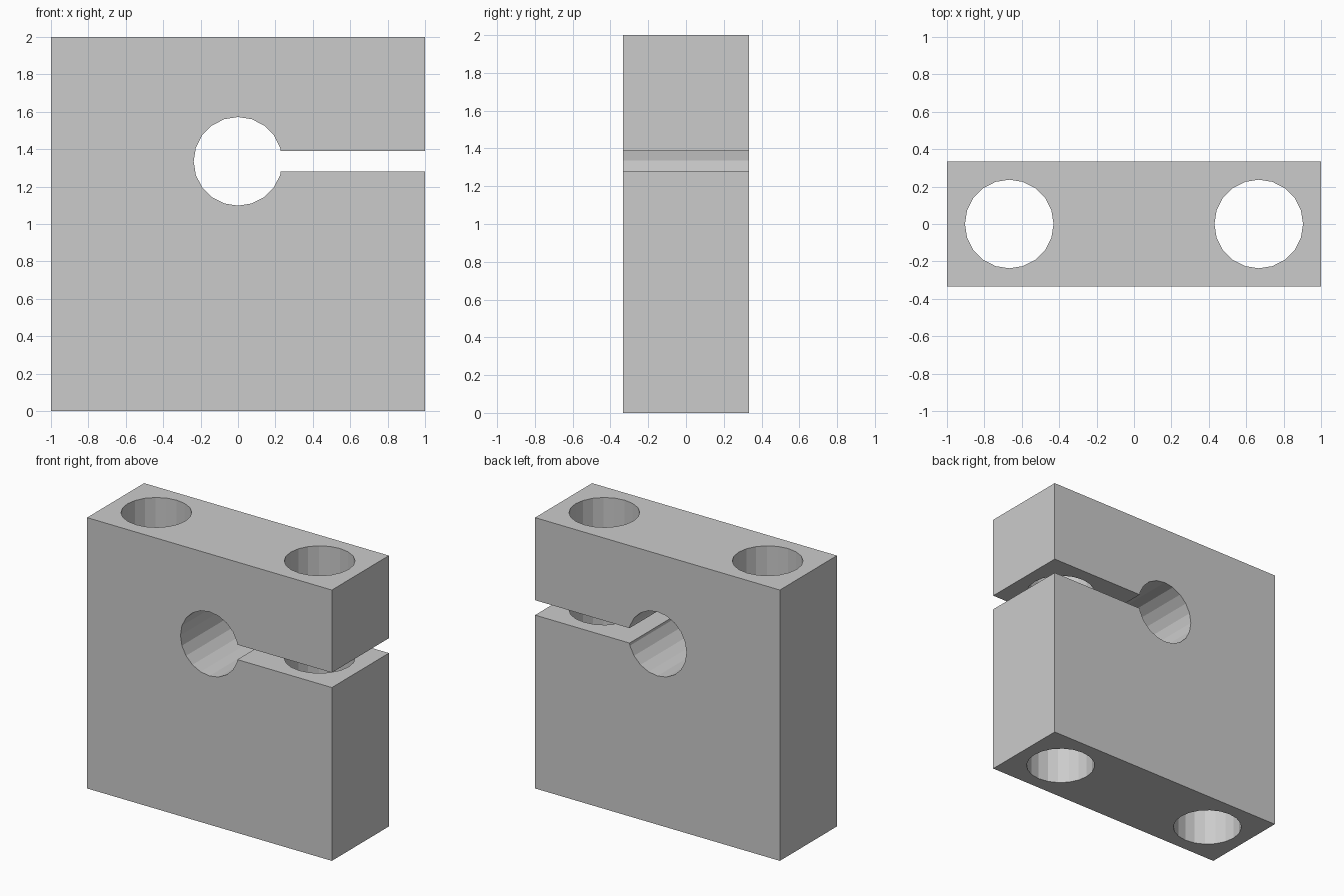
import bpy, bmesh
from math import cos, sin, tau

if "Cube" in bpy.data.objects:
    bpy.data.objects.remove(bpy.data.objects["Cube"])

SIDES, RADIUS = 20, 0.237
HALF_Y, HOLE_Z, SLOT = 0.333, 1.335, 0.055

# Block outline: the bore opens into the slot, so it is one closed profile
bore = [(RADIUS * cos(-k * tau / SIDES), HOLE_Z + RADIUS * sin(-k * tau / SIDES))
        for k in range(1, SIDES)]
mouth_x = 0.228
profile = ([(-1, 0), (1, 0), (1, HOLE_Z - SLOT), (mouth_x, HOLE_Z - SLOT)] + bore +
           [(mouth_x, HOLE_Z + SLOT), (1, HOLE_Z + SLOT), (1, 2), (-1, 2)])

bm = bmesh.new()
face = bm.faces.new([bm.verts.new((x, -HALF_Y, z)) for x, z in profile])
extruded = bmesh.ops.extrude_face_region(bm, geom=[face])
moved = [v for v in extruded["geom"] if isinstance(v, bmesh.types.BMVert)]
bmesh.ops.translate(bm, verts=moved, vec=(0, 2 * HALF_Y, 0))
bmesh.ops.recalc_face_normals(bm, faces=bm.faces)
mesh = bpy.data.meshes.new("clamp_block")
bm.to_mesh(mesh)
bm.free()
block = bpy.data.objects.new("clamp_block", mesh)
bpy.context.collection.objects.link(block)
bpy.context.view_layer.objects.active = block

# Two vertical bolt holes through the full height
for x in (-0.667, 0.667):
    bpy.ops.mesh.primitive_cylinder_add(vertices=SIDES, radius=RADIUS, depth=3,
                                        location=(x, 0, 1))
    cutter = bpy.context.object
    cutter.name = "bolt_hole_cutter"
    cutter.hide_render = True
    cut = block.modifiers.new("bolt_hole", "BOOLEAN")
    cut.operation, cut.solver, cut.object = "DIFFERENCE", "EXACT", cutter
    bpy.context.view_layer.objects.active = block
    bpy.ops.object.modifier_apply(modifier=cut.name)
    bpy.data.objects.remove(cutter)
